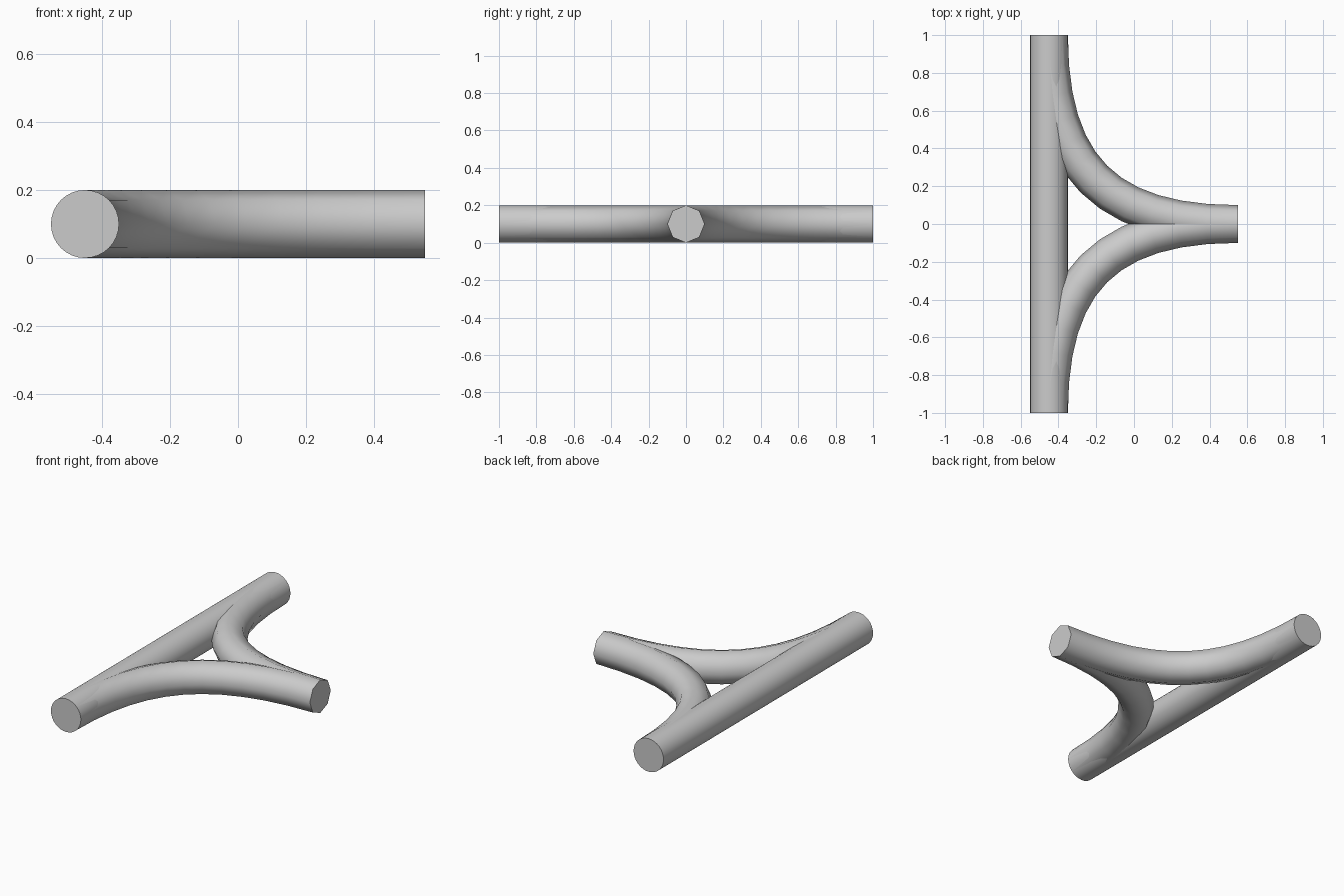
import bpy, math

if "Cube" in bpy.data.objects:
    bpy.data.objects.remove(bpy.data.objects["Cube"])

R = 0.1        # pipe radius
X0, X1 = -0.45, 0.55
H = 0.7        # bend handle length


def smooth(obj, angle):
    bpy.ops.object.select_all(action='DESELECT')
    obj.select_set(True)
    bpy.context.view_layer.objects.active = obj
    bpy.ops.object.shade_smooth_by_angle(angle=math.radians(angle))


# Straight main pipe along y
bpy.ops.mesh.primitive_cylinder_add(vertices=32, radius=R, depth=2,
                                    location=(X0, 0, R),
                                    rotation=(math.pi / 2, 0, 0))
main = bpy.context.object
main.name = "main_pipe"
smooth(main, 40)


# Octagonal bend sweeping from a main pipe end into the side outlet
def bend(name, side):
    curve = bpy.data.curves.new(name, 'CURVE')
    curve.dimensions = '3D'
    curve.resolution_u = 12
    curve.bevel_depth = R
    curve.bevel_resolution = 2
    curve.use_fill_caps = True
    spline = curve.splines.new('BEZIER')
    spline.bezier_points.add(1)
    ends = (((X0, side), (0, -side)), ((X1, 0), (1, 0)))
    for p, ((x, y), (dx, dy)) in zip(spline.bezier_points, ends):
        p.handle_left_type = p.handle_right_type = 'FREE'
        p.co = (x, y, R)
        p.handle_left = (x - H * dx, y - H * dy, R)
        p.handle_right = (x + H * dx, y + H * dy, R)
    obj = bpy.data.objects.new(name, curve)
    bpy.context.collection.objects.link(obj)
    bpy.ops.object.select_all(action='DESELECT')
    obj.select_set(True)
    bpy.context.view_layer.objects.active = obj
    bpy.ops.object.convert(target='MESH')
    smooth(bpy.context.object, 60)


bend("back_bend", 1)
bend("front_bend", -1)
